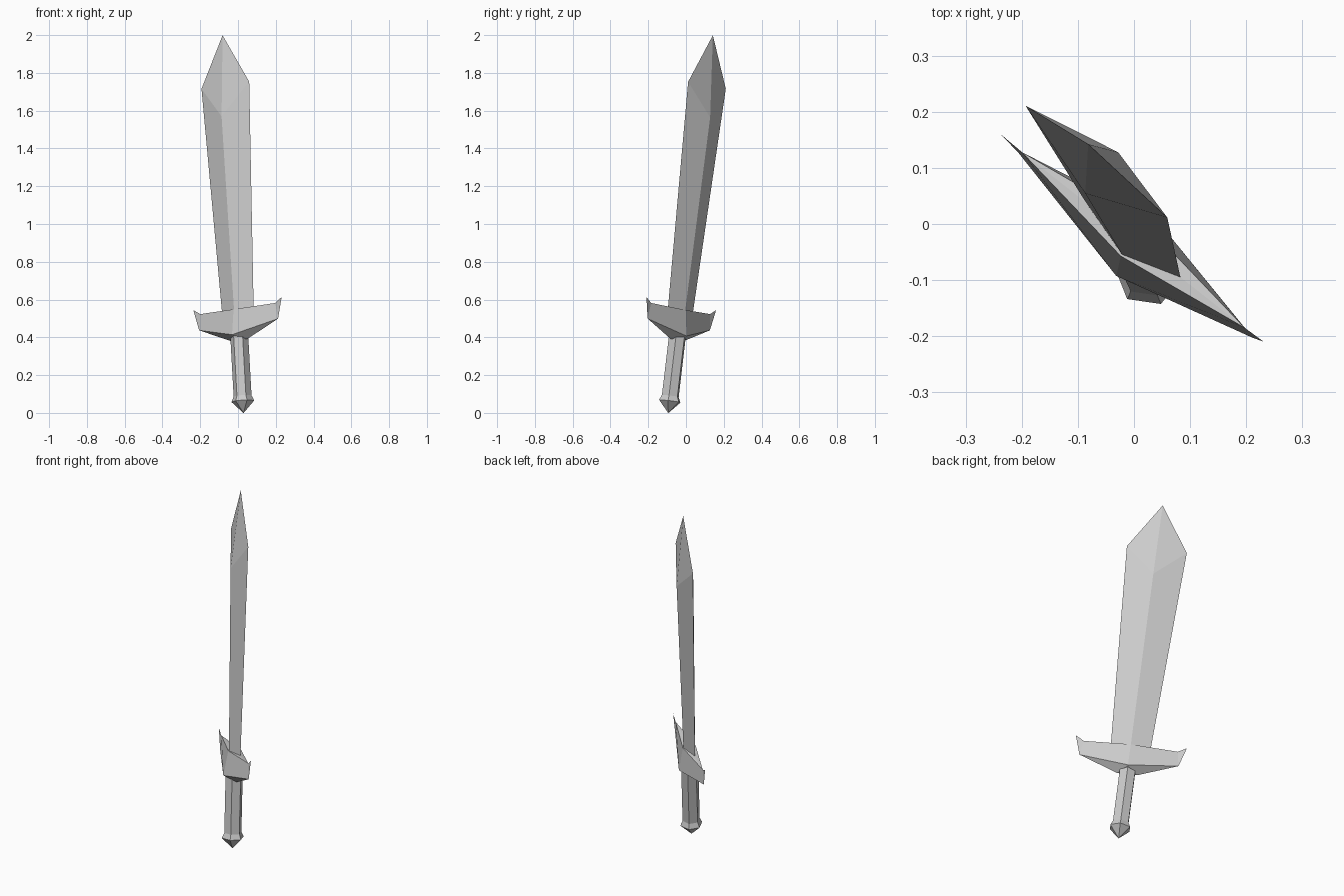
import bpy
from math import sin, cos, pi
from mathutils import Vector, Matrix

if "Cube" in bpy.data.objects:
    bpy.data.objects.remove(bpy.data.objects["Cube"])

# Tilted sword frame: x across the blade, y through it, z from pommel to tip
along = Vector((-0.055, 0.117, 0.992)).normalized()
across = Vector((0.78, -0.615, 0.119))
across = (across - along * across.dot(along)).normalized()
through = along.cross(across)
frame = Matrix((across, through, along)).transposed().to_4x4()
frame.translation = (0.029, -0.093, 0.004)


def add_object(name, verts, faces, mirrored=False):
    mesh = bpy.data.meshes.new(name)
    mesh.from_pydata(verts, [], faces)
    obj = bpy.data.objects.new(name, mesh)
    bpy.context.collection.objects.link(obj)
    obj.matrix_world = frame
    if mirrored:
        mod = obj.modifiers.new("mirror", 'MIRROR')
        mod.use_axis = (True, True, False)
        mod.merge_threshold = 0.0005


def hex_lathe(name, profile):
    """Six-sided part from (radius, height) pairs."""
    verts = [(r * sin(k * pi / 3), -r * cos(k * pi / 3), h)
             for r, h in profile for k in range(6)]
    faces = [(i * 6 + k, i * 6 + (k + 1) % 6, i * 6 + 6 + (k + 1) % 6, i * 6 + 6 + k)
             for i in range(len(profile) - 1) for k in range(6)]
    faces += [tuple(range(5, -1, -1)), tuple(range(len(verts) - 6, len(verts)))]
    add_object(name, verts, faces)


# Blade: one quarter, mirrored both ways
add_object("blade", [
    (0, 0, 0.45), (0, -0.031, 0.45), (0.103, 0, 0.45),
    (0.162, 0, 1.745), (0, -0.047, 1.576), (0, 0, 2.012)],
    [(0, 2, 1), (1, 2, 3, 4), (4, 3, 5)], True)

# Guard: one quarter with an upturned tip
add_object("guard", [
    (0, 0, 0.385), (0.055, 0, 0.385), (0, -0.061, 0.41), (0.268, 0, 0.468),
    (0.30, 0, 0.58), (0.254, 0, 0.553), (0, -0.036, 0.547), (0, 0, 0.55)],
    [(0, 1, 2), (2, 1, 3), (2, 3, 5, 6), (3, 4, 5), (7, 6, 5)], True)

# Hexagonal grip and pointed pommel
hex_lathe("grip", [(0.048, 0.07), (0.048, 0.41)])
hex_lathe("pommel", [(0.001, -0.004), (0.061, 0.058), (0.048, 0.086)])
